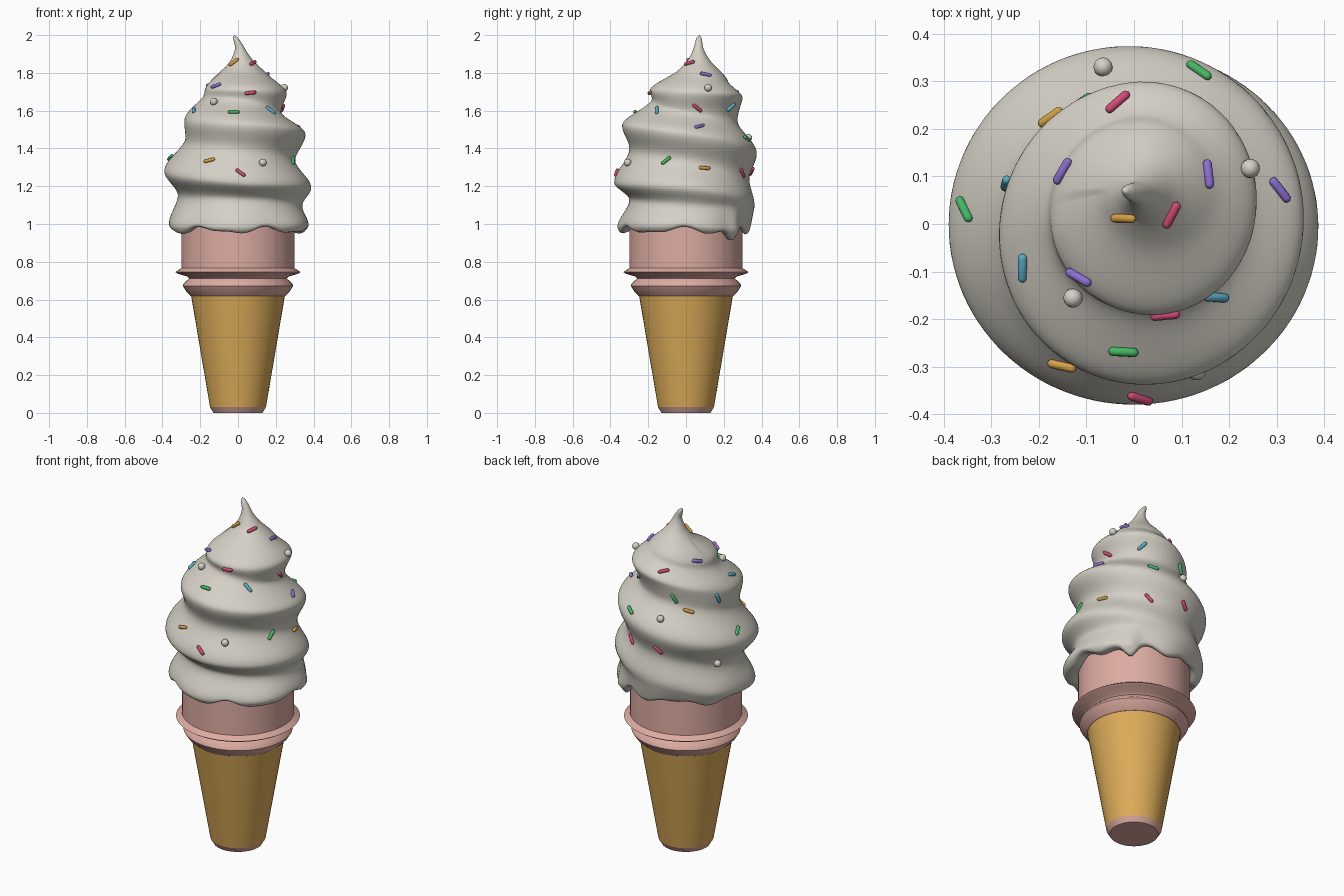
import bpy, bmesh, math
from mathutils import Vector, Matrix

if "Cube" in bpy.data.objects:
    bpy.data.objects.remove(bpy.data.objects["Cube"])

TAU = 2 * math.pi


def material(name, rgb):
    m = bpy.data.materials.new(name)
    m.diffuse_color = (*rgb, 1)
    m.use_nodes = True
    m.node_tree.nodes["Principled BSDF"].inputs["Base Color"].default_value = m.diffuse_color
    return m


CREAM = material("cream", (0.66, 0.63, 0.56))
PINK = material("pink wafer", (0.72, 0.41, 0.36))
GOLD = material("golden cone", (0.72, 0.41, 0.10))
SPRINKLE = {
    "pink": material("sprinkle pink", (0.62, 0.07, 0.18)),
    "green": material("sprinkle green", (0.06, 0.47, 0.13)),
    "purple": material("sprinkle purple", (0.27, 0.16, 0.65)),
    "blue": material("sprinkle blue", (0.11, 0.43, 0.58)),
    "orange": material("sprinkle orange", (0.66, 0.35, 0.06)),
}


def finish(name, bm, mat, angle=40):
    bmesh.ops.remove_doubles(bm, verts=bm.verts, dist=1e-5)
    bmesh.ops.recalc_face_normals(bm, faces=bm.faces)
    me = bpy.data.meshes.new(name)
    bm.to_mesh(me)
    bm.free()
    me.materials.append(mat)
    me.shade_smooth()
    me.set_sharp_from_angle(angle=math.radians(angle))
    ob = bpy.data.objects.new(name, me)
    bpy.context.collection.objects.link(ob)
    return ob


def skin(name, rings, mat, angle=40):
    """Join equal rings of points with quads."""
    bm = bmesh.new()
    vs = [[bm.verts.new(p) for p in ring] for ring in rings]
    n = len(vs[0])
    for a, b in zip(vs, vs[1:]):
        for i in range(n):
            bm.faces.new((a[i], a[(i + 1) % n], b[(i + 1) % n], b[i]))
    return finish(name, bm, mat, angle)


def lathe(name, profile, mat, n=48, place=Matrix(), angle=40):
    rings = [[place @ Vector((r * math.cos(TAU * i / n), r * math.sin(TAU * i / n), z))
              for i in range(n)] for r, z in profile]
    return skin(name, rings, mat, angle)


# wafer cone, its foot and the flanged cup
lathe("cone_foot", [(0, 0), (0.13, 0), (0.148, 0.03), (0, 0.03)], PINK, angle=25)
lathe("cone", [(0, 0.03), (0.148, 0.03), (0.25, 0.63), (0, 0.63)], GOLD)
lathe("cup", [(0, 0.62), (0.25, 0.62), (0.275, 0.645), (0.292, 0.672), (0.288, 0.685),
              (0.258, 0.712), (0.268, 0.722), (0.318, 0.736), (0.331, 0.745),
              (0.322, 0.752), (0.300, 0.766), (0.300, 1.02), (0, 1.02)], PINK, angle=35)

# swirl: (ridge z, ridge r, valley z, valley r) every quarter turn, winding down from the left side
SWIRL = [(1.84, .082, 1.83, .09), (1.82, .10, 1.81, .11), (1.80, .125, 1.785, .14), (1.77, .16, 1.75, .175),
         (1.71, .205, 1.68, .21), (1.71, .228, 1.66, .205), (1.69, .228, 1.60, .22), (1.66, .275, 1.56, .268),
         (1.555, .285, 1.46, .278), (1.525, .338, 1.40, .30), (1.475, .357, 1.34, .303), (1.375, .374, 1.24, .335),
         (1.28, .39, 1.15, .318), (1.22, .38, 1.13, .30), (1.19, .388, 1.10, .34), (1.10, .362, 1.05, .352),
         (1.00, .37, .96, .35), (.985, .357, .94, .335), (.99, .38, .94, .345), (.94, .32, .92, .31),
         (.93, .32, .90, .30)]
CAP = [(2.0, 0.0), (1.985, 0.013), (1.93, 0.026), (1.87, 0.057)]
AXIS = [(2.0, -.02, .07), (1.93, .01, .066), (1.85, .022, .068), (1.79, .025, .06),
        (1.70, .03, .035), (1.60, .008, .01), (1.5, 0, 0), (0.8, 0, 0)]


def swirl_keys(s):
    """Smoothly interpolated spiral entry at quarter-turn position s."""
    i = min(int(s), len(SWIRL) - 2)
    t = s - i
    p = [SWIRL[max(0, min(len(SWIRL) - 1, i + k))] for k in (-1, 0, 1, 2)]
    return [b + 0.5 * t * (c - a + t * (2*a - 5*b + 4*c - d + t * (3*(b - c) + d - a)))
            for a, b, c, d in zip(*p)]


def monotone(keys, z):
    """Monotone cubic through (z, value) keys given from high z to low z."""
    k = [(-a, b) for a, b in keys]
    x = min(max(-z, k[0][0]), k[-1][0])
    i = next(j for j in range(len(k) - 1) if x <= k[j + 1][0])

    def slope(j):
        return (k[j + 1][1] - k[j][1]) / max(k[j + 1][0] - k[j][0], 1e-4)

    def tangent(j):
        if j == 0 or j == len(k) - 1:
            return slope(0 if j == 0 else j - 1)
        a, b = slope(j - 1), slope(j)
        return 0 if a * b <= 0 else 2 * a * b / (a + b)
    h = max(k[i + 1][0] - k[i][0], 1e-4)
    t = (x - k[i][0]) / h
    return ((2*t**3 - 3*t*t + 1) * k[i][1] + (t**3 - 2*t*t + t) * h * tangent(i)
            + (3*t*t - 2*t**3) * k[i + 1][1] + (t**3 - t*t) * h * tangent(i + 1))


def column(theta):
    q = ((theta - math.pi) / (TAU / 4)) % 4
    keys = list(CAP)
    for turn in range(6):
        if q + 4 * turn <= len(SWIRL) - 1:
            rz, rr, vz, vr = swirl_keys(q + 4 * turn)
            keys += [(rz, rr), (vz, vr)]
    return keys + [(0.85, 0.30)]


def drip(theta):
    d = (theta - math.radians(47) + math.pi) % TAU - math.pi
    return math.exp(-(d / 0.13) ** 2)


def hem(theta):
    return 0.978 + 0.014 * math.cos(6 * theta + 0.4) + 0.007 * math.cos(11 * theta) - 0.055 * drip(theta)


def surface(theta, z, keys=None, inset=0.0):
    r = monotone(keys or column(theta), z)
    low = max(0, min(1, (1.10 - z) / 0.12))
    r += low * (0.022 * drip(theta) - 0.007 * math.cos(6 * theta + 0.4)) - inset
    cx = monotone([(a[0], a[1]) for a in AXIS], z)
    cy = monotone([(a[0], a[2]) for a in AXIS], z)
    return Vector((cx + r * math.cos(theta), cy + r * math.sin(theta), z))


# soft swirl skin, with a rounded hem that tucks in against the cup
COLS, ROWS = 112, 110
columns = []
for i in range(COLS):
    th = TAU * i / COLS
    keys, h = column(th), hem(th)
    pts = [surface(th, 2 - (2 - h) * (j / ROWS) ** 1.1, keys) for j in range(ROWS + 1)]
    edge = math.hypot(pts[-1].x, pts[-1].y)
    for r, dz in ((edge - 0.008, -0.009), (edge - 0.022, -0.013), (min(edge - 0.03, 0.305), -0.004), (0.285, 0.02)):
        pts.append(Vector((r * math.cos(th), r * math.sin(th), h + dz)))
    columns.append(pts)
skin("soft_swirl", list(zip(*columns)), CREAM, angle=80)

# sprinkles: colour, angle around, height, tilt in the surface
ROD = [("pink", 272, 1.27, -40), ("green", 264, 1.59, 0), ("orange", 243, 1.335, 18), ("pink", 279, 1.695, 6),
       ("purple", 227, 1.73, 25), ("blue", 203, 1.60, -30), ("blue", 315, 1.60, -65), ("orange", 232, 1.855, 50),
       ("pink", 319, 1.85, 20), ("purple", 19, 1.79, -15), ("purple", 160, 1.735, -15), ("pink", 12, 1.615, -40),
       ("purple", 13, 1.515, 20), ("pink", 106, 1.70, 15), ("green", 67, 1.45, -25), ("green", 175, 1.35, 35),
       ("blue", 60, 1.62, 40), ("green", 340, 1.335, 42), ("orange", 18, 1.295, -5), ("pink", 64, 1.27, -50),
       ("orange", 128, 1.49, -20), ("blue", 163, 1.54, -70), ("pink", 100, 1.28, -45), ("green", 113, 1.56, -60)]
# sugar pearls: angle around, height
PEARL = [(293, 1.32), (230, 1.64), (20, 1.715), (101, 1.45), (155, 1.19)]


def frame(deg, z, tilt=0):
    """Position, rod direction and outward normal on the swirl."""
    th = math.radians(deg)
    p = surface(th, z)
    side = (surface(th + .04, z) - surface(th - .04, z)).normalized()
    up = (surface(th, z + .01) - surface(th, z - .01)).normalized()
    n = side.cross(up).normalized()
    up = n.cross(side)
    a = math.radians(tilt)
    return p, side * math.cos(a) + up * math.sin(a), n


R, HALF = 0.0095, 0.022
capsule = [(R * math.cos(a), -HALF + R * math.sin(a)) for a in (-math.pi/2, -math.pi/3, -math.pi/6, 0)]
capsule += [(r, -z) for r, z in reversed(capsule)]
for k, (col, deg, z, tilt) in enumerate(ROD):
    p, d, n = frame(deg, z, tilt)
    place = Matrix.Translation(p + n * 0.004) @ d.to_track_quat('Z', 'Y').to_matrix().to_4x4()
    lathe(f"sprinkle_{k + 1}", capsule, SPRINKLE[col], 12, place, 80)

for k, (deg, z) in enumerate(PEARL):
    p, d, n = frame(deg, z)
    bm = bmesh.new()
    bmesh.ops.create_uvsphere(bm, u_segments=20, v_segments=12, radius=0.02,
                              matrix=Matrix.Translation(p + n * 0.01))
    finish(f"sugar_pearl_{k + 1}", bm, CREAM, 80)
